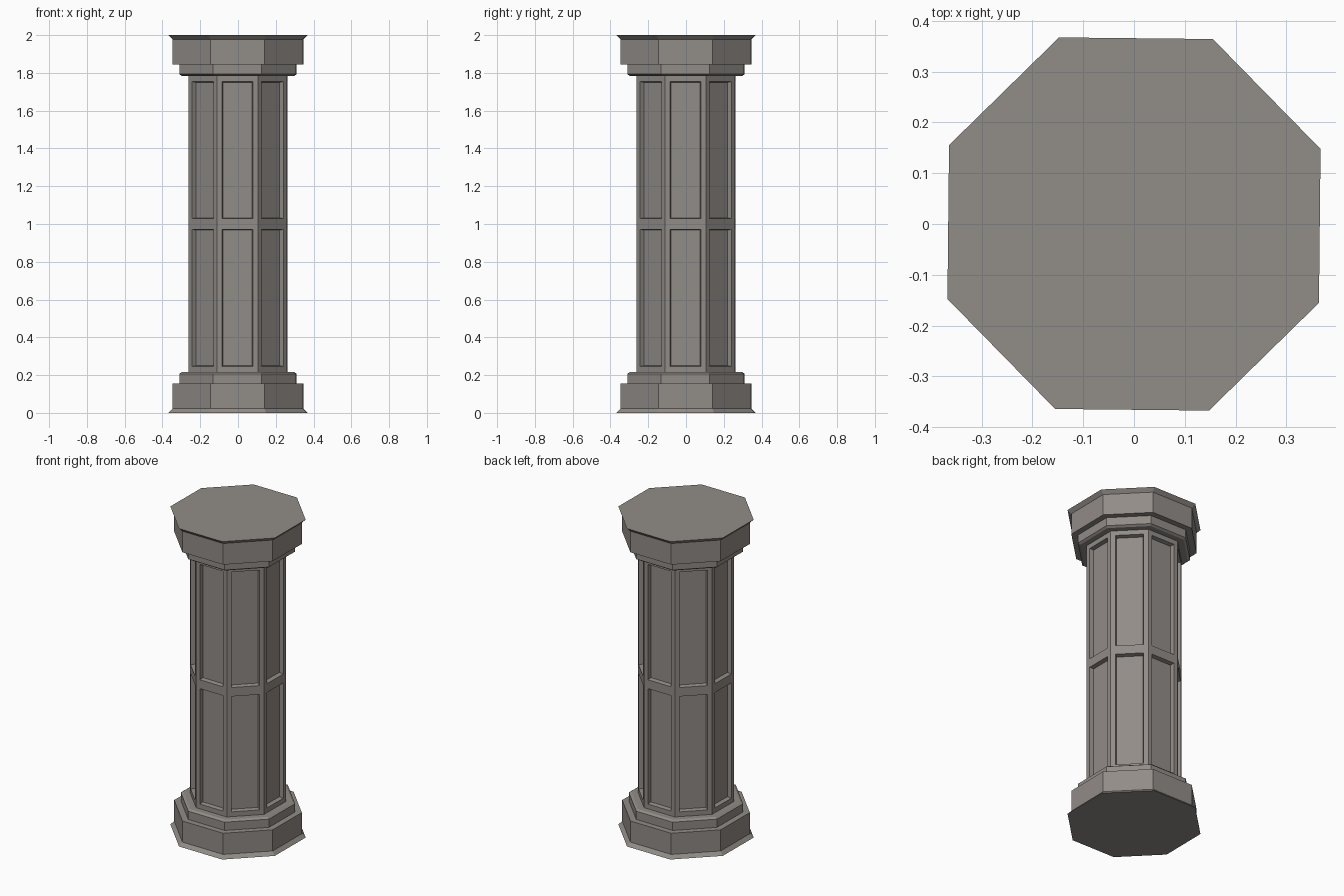
import bpy, bmesh, math
from mathutils import Vector

if "Cube" in bpy.data.objects:
    bpy.data.objects.remove(bpy.data.objects["Cube"])

SIDES = 8
TWIST = math.radians(-0.6)          # the column is turned very slightly
TAN = math.tan(math.pi / SIDES)

stone = bpy.data.materials.new("warm grey stone")
stone.diffuse_color = (0.285, 0.262, 0.243, 1)
stone.use_nodes = True
stone.node_tree.nodes["Principled BSDF"].inputs["Base Color"].default_value = stone.diffuse_color


def finish(bm, name):
    mesh = bpy.data.meshes.new(name)
    bm.to_mesh(mesh)
    bm.free()
    mesh.materials.append(stone)
    obj = bpy.data.objects.new(name, mesh)
    bpy.context.collection.objects.link(obj)
    return obj


def side_point(i, apothem, u, z):
    """Point on side i, u along the side, z up."""
    a = TWIST + i * 2 * math.pi / SIDES
    return Vector((apothem * math.cos(a) - u * math.sin(a),
                   apothem * math.sin(a) + u * math.cos(a), z))


def stepped_block(name, profile):
    """Closed octagonal stack from (apothem, z) pairs."""
    bm = bmesh.new()
    rings = [[bm.verts.new(side_point(i, r, r * TAN, z)) for i in range(SIDES)]
             for r, z in profile]
    for lo, hi in zip(rings, rings[1:]):
        for i in range(SIDES):
            j = (i + 1) % SIDES
            bm.faces.new((lo[i], lo[j], hi[j], hi[i]))
    bm.faces.new(rings[0])
    bm.faces.new(rings[-1])
    bmesh.ops.recalc_face_normals(bm, faces=bm.faces)
    return finish(bm, name)


# Base and its mirrored capital
profile = [(0.366, 0.0), (0.345, 0.022), (0.345, 0.155), (0.309, 0.155),
           (0.309, 0.207), (0.296, 0.216)]
stepped_block("base", profile)
stepped_block("capital", [(r, 2 - z) for r, z in profile])

# Shaft with two sunken panels on each side
R = 0.2605
us = [-R * TAN, -0.081, 0.081, R * TAN]
zs = [0.21, 0.246, 0.972, 1.028, 1.754, 1.79]
bm = bmesh.new()
panels = []
for i in range(SIDES):
    for c in range(3):
        for r in range(5):
            corners = ((c, r), (c + 1, r), (c + 1, r + 1), (c, r + 1))
            face = bm.faces.new([bm.verts.new(side_point(i, R, us[a], zs[b]))
                                 for a, b in corners])
            if c == 1 and r in (1, 3):
                panels.append(face)
bmesh.ops.remove_doubles(bm, verts=bm.verts, dist=0.0005)
bm.normal_update()
bmesh.ops.inset_individual(bm, faces=panels, thickness=0.007, depth=-0.025)
finish(bm, "panelled_shaft")
